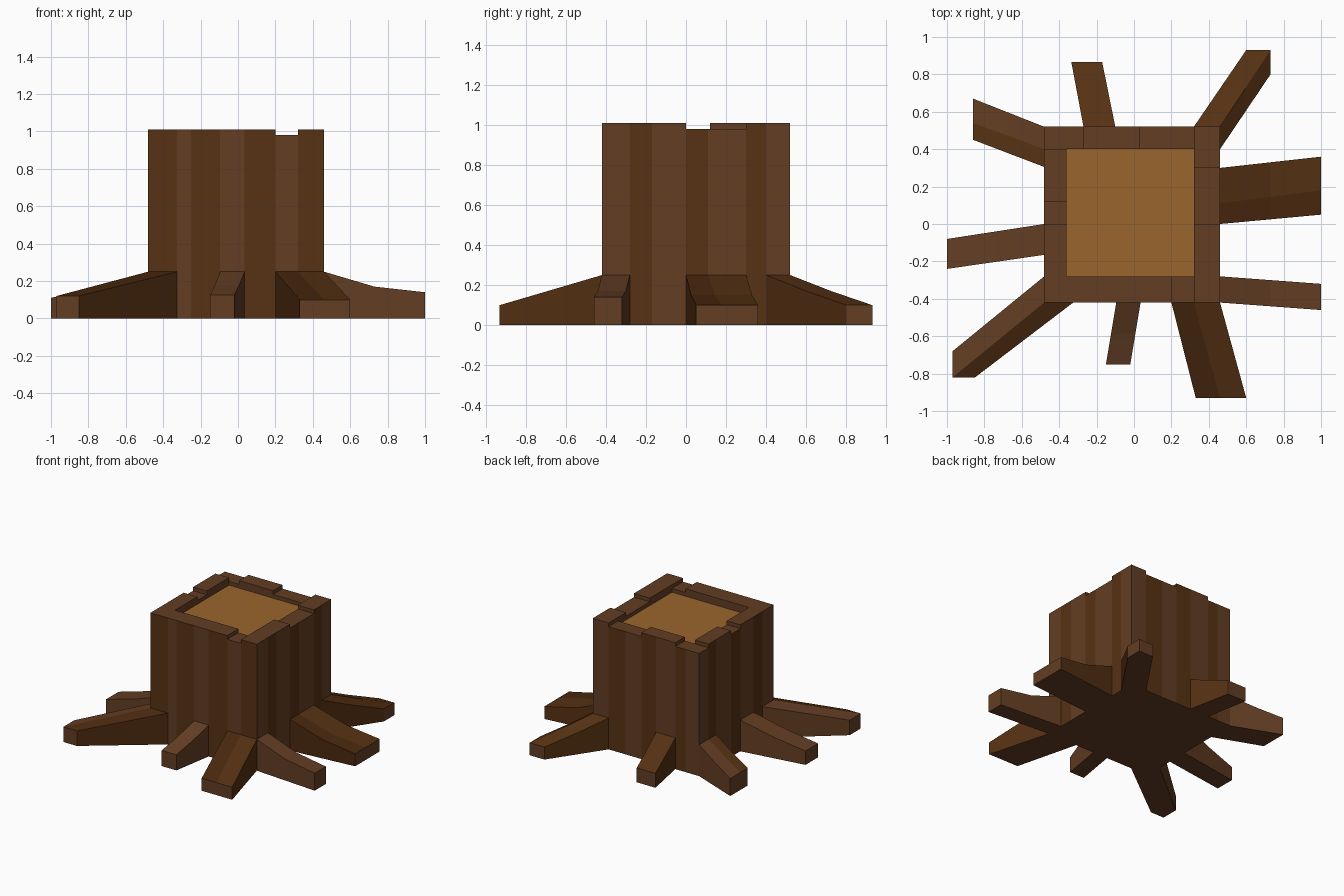
import bpy, bmesh

if "Cube" in bpy.data.objects:
    bpy.data.objects.remove(bpy.data.objects["Cube"])

X0, X1, Y0, Y1 = -0.48, 0.46, -0.42, 0.52      # outer trunk
IX0, IX1, IY0, IY1 = -0.36, 0.32, -0.28, 0.40  # inside of the bark rim
HIGH, LOW, ROOT, FLOOR = 1.01, 0.98, 0.25, 0.95


def material(name, rgb):
    m = bpy.data.materials.new(name)
    m.diffuse_color = tuple((c / 255) ** 2.2 for c in rgb) + (1,)
    m.use_nodes = True
    m.node_tree.nodes["Principled BSDF"].inputs["Base Color"].default_value = m.diffuse_color
    return m


LIGHT = material("light bark", (99, 64, 40))
DARK = material("dark bark", (87, 53, 26))
DEEP = material("deep bark", (76, 45, 22))
WOOD = material("cut wood", (152, 101, 48))
MATS = [LIGHT, DARK, DEEP, WOOD]
L, D, P, W = range(4)


def build(name, faces):
    """faces: list of (points, material index)"""
    bm = bmesh.new()
    for pts, mat in faces:
        pts = [p for i, p in enumerate(pts) if p not in pts[:i]]
        if len(pts) > 2:
            bm.faces.new([bm.verts.new(p) for p in pts]).material_index = mat
    bmesh.ops.remove_doubles(bm, verts=bm.verts[:], dist=0.0005)
    me = bpy.data.meshes.new(name)
    bm.to_mesh(me)
    bm.free()
    for m in MATS:
        me.materials.append(m)
    ob = bpy.data.objects.new(name, me)
    bpy.context.collection.objects.link(ob)


# Bark strips counter-clockwise: (end coordinate, top, bottom, colour)
front = [(-.325, HIGH, ROOT, D), (-.25, HIGH, 0, L), (-.095, HIGH, 0, D),
         (.035, HIGH, ROOT, L), (.2, HIGH, 0, D), (.32, LOW, ROOT, L), (X1, HIGH, ROOT, D)]
right = [(-.28, HIGH, ROOT, L), (-.17, HIGH, 0, D), (0, HIGH, 0, L), (.11, LOW, ROOT, D),
         (.3, LOW, ROOT, L), (.4, HIGH, 0, D), (Y1, HIGH, ROOT, L)]
back = [(.32, HIGH, ROOT, L), (.17, LOW, 0, D), (.03, LOW, 0, L), (-.1, HIGH, 0, D),
        (-.27, HIGH, ROOT, L), (-.36, LOW, 0, D), (X0, LOW, 0, L)]
left = [(.4, LOW, ROOT, L), (.305, HIGH, ROOT, D), (.12, HIGH, 0, L), (0, LOW, 0, D),
        (-.165, HIGH, ROOT, L), (-.28, HIGH, 0, D), (Y0, HIGH, ROOT, L)]
strips = ([((c, Y0), *r) for c, *r in front] + [((X1, c), *r) for c, *r in right]
          + [((c, Y1), *r) for c, *r in back] + [((X0, c), *r) for c, *r in left])


def inner(p):
    return (min(max(p[0], IX0), IX1), min(max(p[1], IY0), IY1))


# Trunk walls, notched rim and underside
faces = []
for i, (b, top, bottom, mat) in enumerate(strips):
    a = strips[i - 1][0]
    ai, bi = inner(a), inner(b)
    faces.append(([(*a, bottom), (*b, bottom), (*b, top), (*a, top)], mat))
    faces.append(([(*a, top), (*b, top), (*bi, top), (*ai, top)], L))
    faces.append(([(*bi, FLOOR), (*ai, FLOOR), (*ai, top), (*bi, top)], L))
    nxt = strips[(i + 1) % len(strips)][1]
    if nxt != top:
        lo, hi = min(nxt, top), max(nxt, top)
        step = [(*b, lo), (*bi, lo), (*bi, hi), (*b, hi)]
        faces.append((step if top > nxt else step[::-1], L))
faces.append(([(X0, Y0, 0), (X0, Y1, 0), (X1, Y1, 0), (X1, Y0, 0)], L))
build("trunk", faces)

# Cut wood surface
build("cut_top", [([(IX0, IY0, FLOOR), (IX1, IY0, FLOOR), (IX1, IY1, FLOOR), (IX0, IY1, FLOOR)], W)])


def root(name, start, end, z_mid, z_end, mats):
    """Tapering root from trunk edge points to tip points, with one bend halfway."""
    mid = [((s[0] + e[0]) / 2, (s[1] + e[1]) / 2) for s, e in zip(start, end)]
    rings = [(start, ROOT), (mid, z_mid), (end, z_end)]
    fs, n = [], len(start)
    for (A, za), (B, zb) in zip(rings, rings[1:]):
        for j in range(n - 1):
            fs.append(([(*A[j], za), (*B[j], zb), (*B[j + 1], zb), (*A[j + 1], za)], mats[j]))
            fs.append(([(*A[j + 1], 0), (*B[j + 1], 0), (*B[j], 0), (*A[j], 0)], L))
        for j in (0, n - 1):
            side = [(*A[j], za), (*A[j], 0), (*B[j], 0), (*B[j], zb)]
            fs.append((side if j == 0 else side[::-1], mats[0] if j == 0 else mats[-1]))
    for j in range(n - 1):
        p, q = end[j], end[j + 1]
        fs.append(([(*p, z_end), (*p, 0), (*q, 0), (*q, z_end)], L))
    build(name, fs)


# Roots: points run counter-clockwise around the trunk
root("front_left_root", [(X0, -.28), (X0, Y0), (-.325, Y0)],
     [(-.97, -.68), (-.97, -.82), (-.85, -.82)], .185, .12, [L, P])
root("front_root", [(-.095, Y0), (.035, Y0)], [(-.15, -.75), (-.02, -.75)], .18, .125, [L])
root("front_right_root", [(.2, Y0), (.32, Y0), (X1, Y0)],
     [(.33, -.93), (.46, -.93), (.6, -.93)], .175, .1, [P, D])
root("right_front_root", [(X1, Y0), (X1, -.28)], [(1, -.46), (1, -.32)], .17, .14, [L])
root("right_root", [(X1, 0), (X1, .11), (X1, .3)],
     [(1, .05), (1, .18), (1, .36)], .15, .1, [P, D])
root("back_right_root", [(X1, .4), (X1, Y1), (.32, Y1)],
     [(.73, .8), (.73, .93), (.6, .93)], .17, .1, [P, D])
root("back_root", [(-.1, Y1), (-.27, Y1)], [(-.17, .865), (-.335, .865)], .18, .115, [D])
root("back_left_root", [(X0, Y1), (X0, .4), (X0, .305)],
     [(-.86, .67), (-.86, .54), (-.86, .45)], .19, .14, [L, D])
root("left_root", [(X0, 0), (X0, -.165)], [(-1, -.08), (-1, -.24)], .17, .11, [L])
